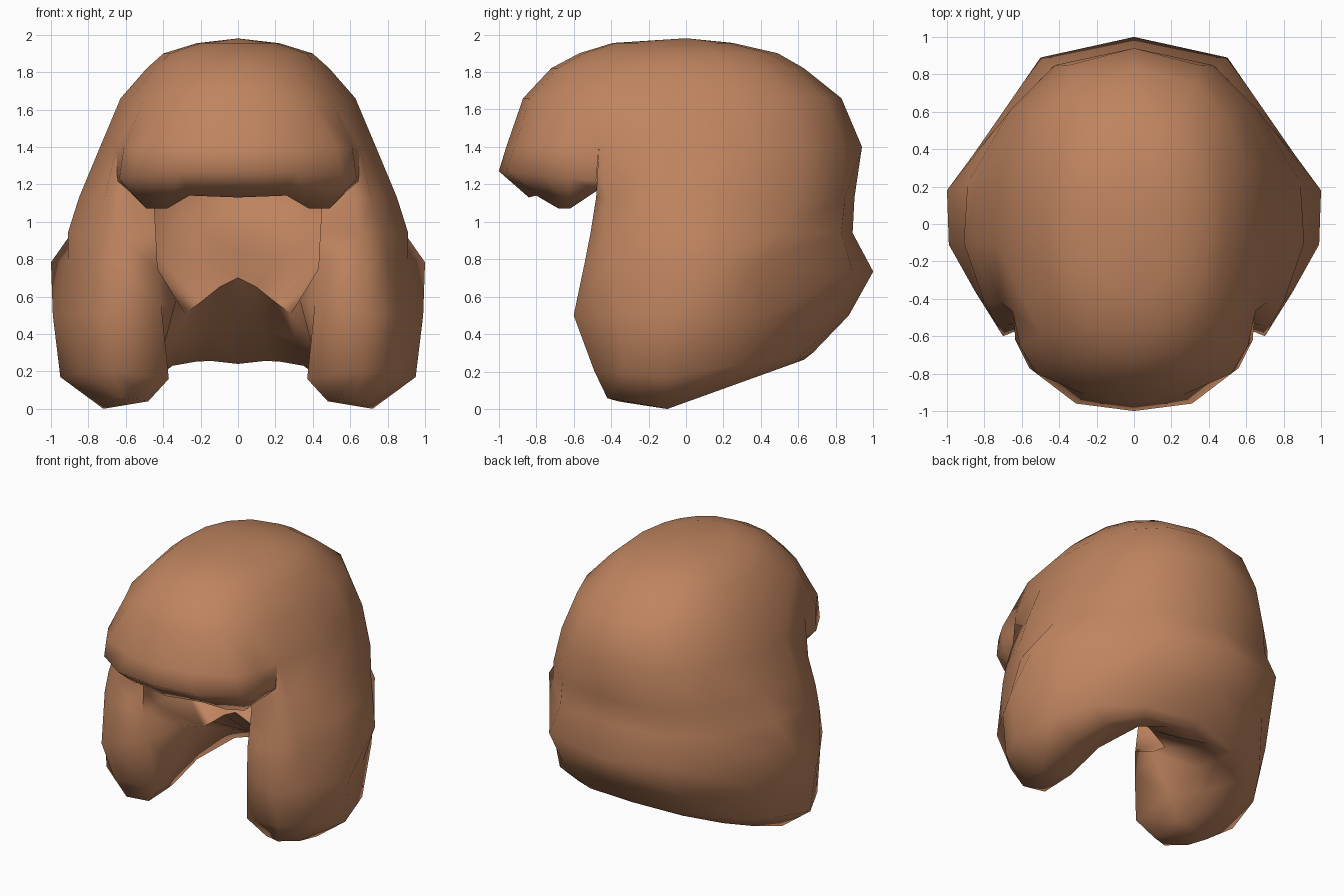
import bpy, bmesh, math

# Columns run from front centre to back centre on the +x half
ANGLES = [-90, -72, -55, -40, -26, -5, 18, 40, 63, 90]
SPLIT = 4  # column where the fringe ends and the side lock begins


def dome_row(z, w, front, back, n=2.2):
    """Half outline of a rounded dome section."""
    row = []
    for a in ANGLES:
        c, s = math.cos(math.radians(a)), math.sin(math.radians(a))
        x = w * max(c, 0.0) ** (2 / n) if abs(a) < 90 else 0.0
        y = abs(s) ** (2 / n) * (back if s > 0 else front)
        row.append((x, y, z))
    return row


def sloped(z, lift, pts):
    """Section whose height rises away from the lock tips."""
    return [(x, y, z + lift * max(y + 0.1, -(y + 0.1) / 2)) for x, y in pts]


bm = bmesh.new()


def loft(rows):
    """Skin consecutive rows, on both sides of the centre plane."""
    for a, b in zip(rows, rows[1:]):
        for i in range(len(a) - 1):
            quad = [a[i], a[i + 1], b[i + 1], b[i]]
            for side in (1, -1):
                pts = []
                for x, y, z in quad:
                    p = (x * side, y, z)
                    if p not in pts:
                        pts.append(p)
                if len(pts) > 2:
                    bm.faces.new([bm.verts.new(p) for p in pts])


# Crown
crown = [[(0, 0, 1.98)] * 10,
         dome_row(1.955, 0.22, -0.39, 0.25),
         dome_row(1.90, 0.40, -0.57, 0.49),
         dome_row(1.82, 0.49, -0.72, 0.63),
         dome_row(1.66, 0.63, -0.87, 0.83, 2.3),
         dome_row(1.40, 0.74, -0.96, 0.94)]
# Squarer fringe corners
crown[-1][2:5] = [(.52, -.80, 1.40), (.61, -.65, 1.40), (.65, -.465, 1.40)]
loft(crown)

# Lining of the head cavity
lining = [[(0, 0, 1.74)] * 10,
          dome_row(1.64, 0.40, -0.46, 0.46),
          dome_row(1.38, 0.58, -0.66, 0.70)]
loft(lining)

# Fringe: brow bulge, lower edge, underside, then into the cavity
fringe = [crown[-1][:SPLIT + 1],
          [(0, -1, 1.27), (.31, -.96, 1.27), (.56, -.77, 1.25), (.635, -.62, 1.23), (.645, -.48, 1.22)],
          [(0, -.84, 1.13), (.26, -.80, 1.14), (.38, -.68, 1.07), (.49, -.62, 1.07), (.59, -.47, 1.17)],
          [(0, -.68, 1.18), (.20, -.66, 1.18), (.34, -.56, 1.15), (.42, -.48, 1.18), (.45, -.40, 1.22)],
          lining[-1][:SPLIT + 1]]
loft(fringe)

# Side locks and back: outer sections, back centre round to the lock front
outer = [
    (1.13, 0.0, [(0, .90), (.42, .85), (.66, .61), (.82, .25), (.85, -.10), (.71, -.42), (.61, -.48)]),
    (0.94, 0.0, [(0, .89), (.45, .83), (.73, .52), (.89, .22), (.91, -.10), (.77, -.42), (.65, -.51)]),
    (0.80, -.06, [(0, 1.0), (.50, .89), (.86, .37), (1.0, .18), (.91, -.10), (.80, -.42), (.68, -.54)]),
    (0.50, 0.0, [(0, .87), (.48, .77), (.80, .42), (.90, .18), (.99, -.11), (.85, -.36), (.70, -.60)]),
    (0.17, 0.17, [(0, .68), (.42, .62), (.72, .45), (.88, .20), (.95, -.10), (.84, -.34), (.67, -.49)]),
    (0.00, 0.36, [(0, .63), (.38, .58), (.60, .42), (.70, .20), (.72, -.10), (.71, -.28), (.62, -.42)]),
]
# Inner sections, lock front round to the centre: cavity wall, sloping
# floor, its zigzag front edge, then the nape underside
inner = [
    [(.45, -.47, 1.12), (.61, -.20, 1.14), (.65, .12, 1.14), (.53, .42, 1.14), (.30, .62, 1.14), (0, .67, 1.14)],
    [(.44, -.48, .95), (.58, -.20, .95), (.62, .10, .95), (.50, .38, .97), (.28, .54, .99), (0, .58, 1.0)],
    [(.43, -.50, .75), (.48, -.28, .73), (.47, .04, .74), (.37, .20, .75), (.20, .26, .80), (0, .27, .84)],
    [(.41, -.48, .55), (.33, -.21, .585), (.28, -.01, .51), (.20, -.01, .57), (.10, -.02, .65), (0, -.03, .70)],
    [(.37, -.42, .16), (.42, -.12, .24), (.42, .15, .34), (.30, .28, .38), (.14, .26, .42), (0, .22, .43)],
    [(.48, -.36, .04), (.47, -.10, .06), (.46, .18, .15), (.35, .46, .23), (.18, .54, .26), (0, .52, .24)],
]
sections = [crown[-1][:SPLIT - 1:-1] + [(.58, -.44, 1.40)] + lining[-1][SPLIT:]]
sections += [sloped(*o) + i for o, i in zip(outer, inner)]
loft(sections)

# Underside joining outer and inner edges
last = sections[-1]
loft([last[:7], last[:6:-1] + [last[7]]])

bmesh.ops.remove_doubles(bm, verts=bm.verts, dist=0.0005)
bmesh.ops.dissolve_degenerate(bm, edges=bm.edges, dist=0.0005)
bmesh.ops.recalc_face_normals(bm, faces=bm.faces)

mesh = bpy.data.meshes.new("hair")
bm.to_mesh(mesh)
bm.free()
hair = bpy.data.objects.new("hair", mesh)
bpy.context.collection.objects.link(hair)

brown = bpy.data.materials.new("chestnut_brown")
brown.diffuse_color = (0.52, 0.23, 0.115, 1)
mesh.materials.append(brown)

bpy.context.view_layer.objects.active = hair
hair.select_set(True)
bpy.ops.object.shade_smooth_by_angle(angle=math.radians(75))
